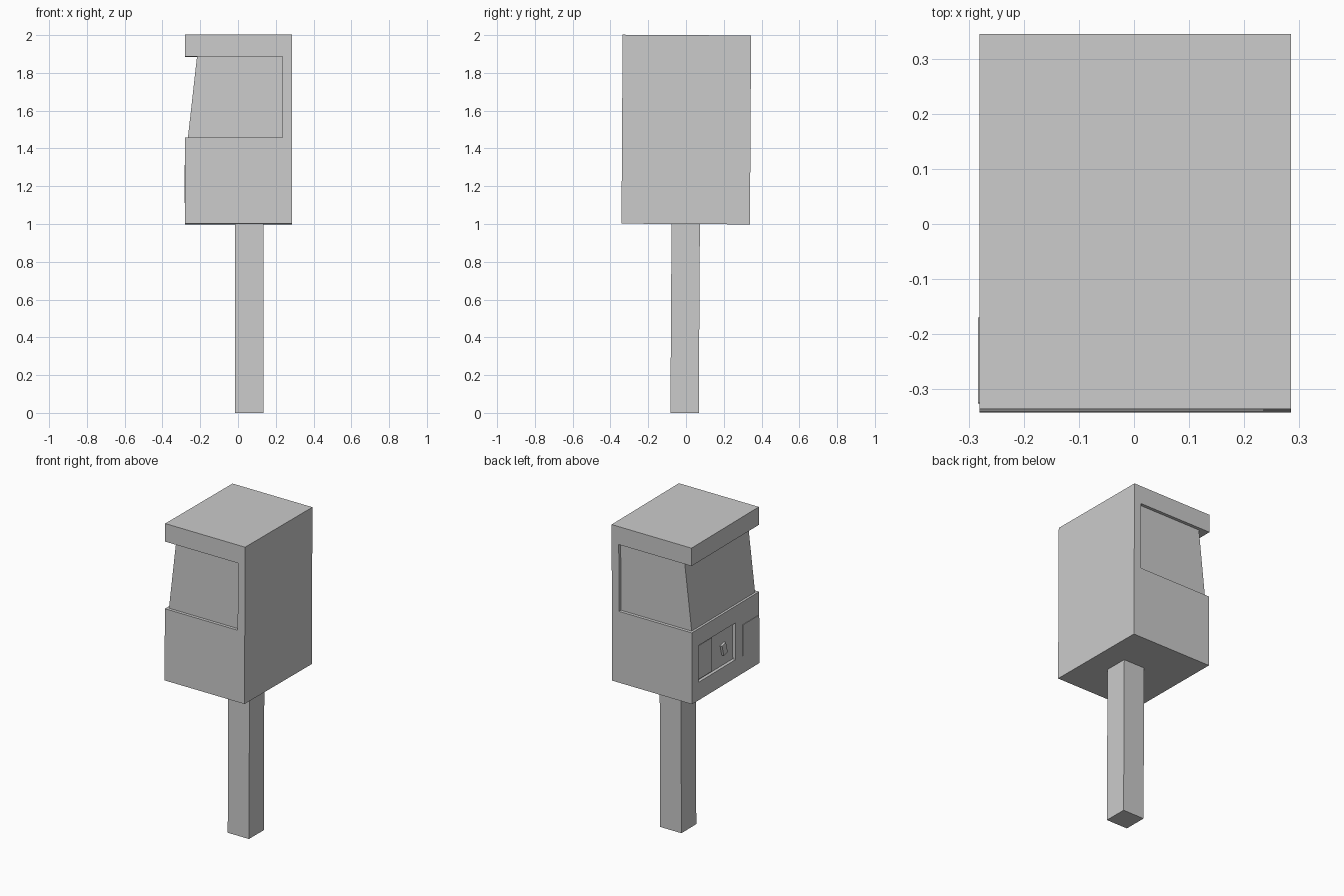
import bpy, bmesh, math
from mathutils import Matrix

if "Cube" in bpy.data.objects:
    bpy.data.objects.remove(bpy.data.objects["Cube"])

TILT = -0.006      # the whole model leans back very slightly
SHIFT_Y = -0.0075


def finish(name, bm):
    bmesh.ops.recalc_face_normals(bm, faces=bm.faces)
    me = bpy.data.meshes.new(name)
    bm.to_mesh(me)
    bm.free()
    ob = bpy.data.objects.new(name, me)
    bpy.context.collection.objects.link(ob)
    ob.rotation_euler.x = TILT
    ob.location.y = SHIFT_Y
    return ob


def box(name, x, y, z, roll=0.0):
    bm = bmesh.new()
    bmesh.ops.create_cube(bm, size=1)
    size = [b - a for a, b in (x, y, z)]
    mid = [(a + b) / 2 for a, b in (x, y, z)]
    m = Matrix.Translation(mid) @ Matrix.Rotation(roll, 4, 'X') @ Matrix.Diagonal((*size, 1))
    bmesh.ops.transform(bm, matrix=m, verts=bm.verts)
    return finish(name, bm)


def cut(target, cutter):
    mod = target.modifiers.new(cutter.name, 'BOOLEAN')
    mod.operation = 'DIFFERENCE'
    mod.solver = 'EXACT'
    mod.object = cutter
    cutter.hide_render = True
    cutter.display_type = 'WIRE'


# Post
box("post", (-0.015, 0.135), (-0.075, 0.075), (0, 1.0))

# Housing: side profile with roof overhang and sloping face, extruded along y
profile = [(-0.28, 1), (0.285, 1), (0.285, 2), (-0.28, 2),
           (-0.28, 1.885), (-0.217, 1.885), (-0.265, 1.457), (-0.28, 1.457)]
bm = bmesh.new()
face = bm.faces.new([bm.verts.new((x, -0.34, z)) for x, z in profile])
ext = bmesh.ops.extrude_face_region(bm, geom=[face])
bmesh.ops.translate(bm, vec=(0, 0.68, 0),
                    verts=[v for v in ext["geom"] if isinstance(v, bmesh.types.BMVert)])
housing = finish("housing", bm)

# Shallow side windows, open towards the sloping face
for side, name in ((-1, "front_window_cutter"), (1, "back_window_cutter")):
    y = sorted((side * 0.32, side * 0.40))
    cut(housing, box(name, (-0.40, 0.235), y, (1.457, 1.885)))

# Recessed control panel on the sloping side
cut(housing, box("panel_cutter", (-0.40, -0.26), (-0.10, 0.275), (1.115, 1.35)))
box("panel_door", (-0.27, -0.255), (0.125, 0.265), (1.125, 1.34))
box("panel_knob", (-0.275, -0.255), (-0.02, 0.02), (1.185, 1.255), math.radians(-15))

# Thin flush plate beside the panel
box("side_plate", (-0.283, -0.275), (-0.325, -0.17), (1.11, 1.31))
